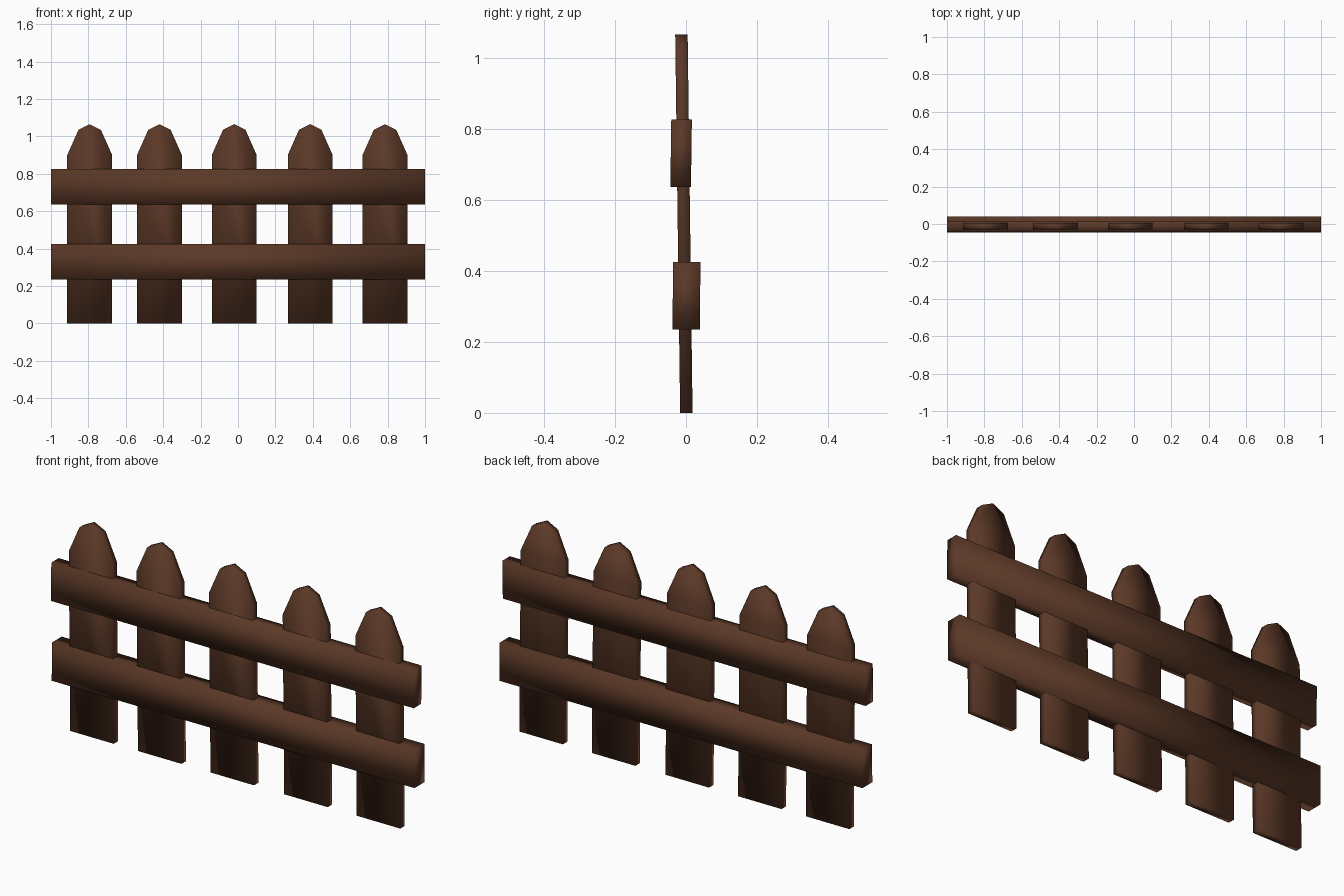
import bpy
import bmesh
from mathutils import Vector

cube = bpy.data.objects.get("Cube")
if cube:
    bpy.data.objects.remove(cube, do_unlink=True)

# One dark wood colour for everything
wood = bpy.data.materials.new("dark_brown_wood")
wood.use_nodes = True
colour = (0.105, 0.040, 0.020, 1)
wood.diffuse_color = colour
wood.node_tree.nodes["Principled BSDF"].inputs["Base Color"].default_value = colour


def board(name, outline, thickness, x, y, lean):
    """Extrude an x-z outline along y, leaning by `lean` per unit of height."""
    bm = bmesh.new()
    front = [bm.verts.new((px, -thickness / 2 + lean * pz, pz)) for px, pz in outline]
    face = bm.faces.new(front)
    extruded = bmesh.ops.extrude_face_region(bm, geom=[face])["geom"]
    back = [v for v in extruded if isinstance(v, bmesh.types.BMVert)]
    bmesh.ops.translate(bm, verts=back, vec=Vector((0, thickness, 0)))
    bmesh.ops.recalc_face_normals(bm, faces=bm.faces)
    for f in bm.faces:
        f.smooth = True
    mesh = bpy.data.meshes.new(name)
    bm.to_mesh(mesh)
    bm.free()
    mesh.materials.append(wood)
    obj = bpy.data.objects.new(name, mesh)
    obj.location = (x, y, 0)
    bpy.context.collection.objects.link(obj)
    return obj


# Upright pickets with faceted tips
picket = [(-0.12, 0), (0.12, 0), (0.12, 0.90), (0.06, 1.035),
          (0, 1.065), (-0.06, 1.035), (-0.12, 0.90)]
for i, x in enumerate((-0.793, -0.42, -0.02, 0.386, 0.786)):
    board(f"picket_{i + 1}", picket, 0.035, x, 0.001, -0.013)

# Horizontal rails that enclose the pickets
for name, low, high, thickness, y, lean in (
        ("lower_rail", 0.235, 0.425, 0.077, -0.002, 0.01),
        ("upper_rail", 0.635, 0.825, 0.058, -0.024, 0.014)):
    board(name, [(-1, low), (1, low), (1, high), (-1, high)], thickness, 0, y, lean)
